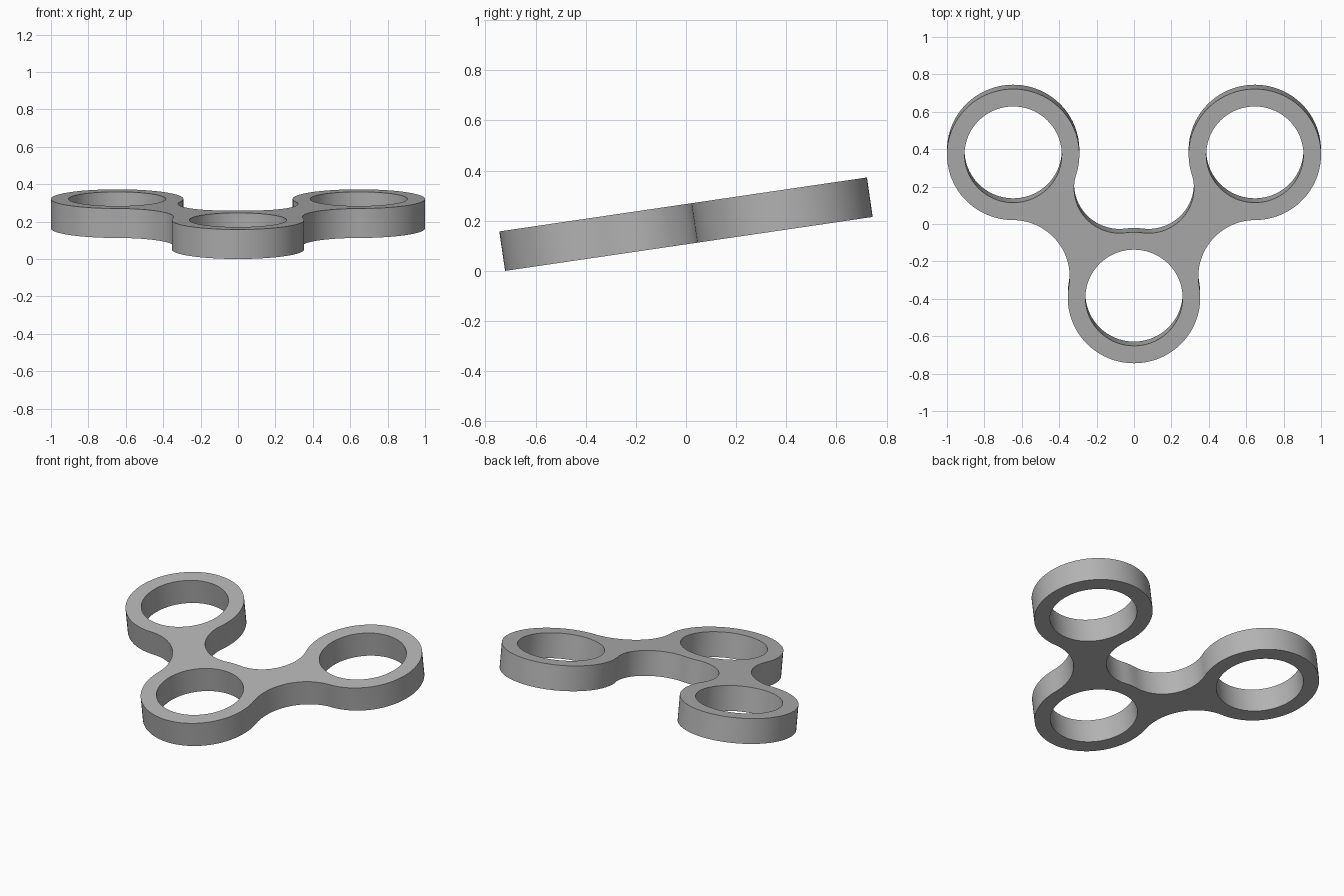
import bpy, bmesh, math
from mathutils import Matrix, Vector

cube = bpy.data.objects.get("Cube")
if cube:
    bpy.data.objects.remove(cube, do_unlink=True)

RING_R, HOLE_R, THICK, TILT = 0.354, 0.26, 0.159, math.radians(8.35)

# Centres of the three rings
front = Vector((0, -0.387))
right = Vector((0.646, 0.387))


def mirrored(p):
    return Vector((-p.x, p.y))


def fillet_centre(t):
    """Point at distance t from the middle of the arm, square to the arm."""
    arm = right - front
    return (front + right) / 2 + Vector((arm.y, -arm.x)).normalized() * t


def arc(centre, radius, a0, a1, steps):
    return [centre + radius * Vector((math.cos(a), math.sin(a)))
            for a in (a0 + (a1 - a0) * i / steps for i in range(steps))]


def angle(a, b):
    return math.atan2(b.y - a.y, b.x - a.x)


# Outline: convex ring arcs alternating with tangent concave fillets
outer, inner = fillet_centre(0.425), fillet_centre(-0.32)
nodes = [front, outer, right, inner, front,
         mirrored(inner), mirrored(right), mirrored(outer)]
outline = []
for i, c in enumerate(nodes):
    prev, nxt = nodes[i - 1], nodes[(i + 1) % len(nodes)]
    a0, a1 = angle(c, prev), angle(c, nxt)
    if i % 2 == 0:
        sweep, radius = (a1 - a0) % math.tau, RING_R
    else:
        sweep, radius = -((a0 - a1) % math.tau), (nxt - c).length - RING_R
    steps = max(4, round(abs(sweep) / math.radians(4)))
    outline += arc(c, radius, a0, a0 + sweep, steps)

loops = [outline] + [arc(c, HOLE_R, 0, math.tau, 72)
                     for c in (front, right, mirrored(right))]

# Fill the outline around the holes and thicken it
bm = bmesh.new()
edges = []
for loop in loops:
    verts = [bm.verts.new((p.x, p.y, 0)) for p in loop]
    edges += [bm.edges.new((v, verts[i - 1])) for i, v in enumerate(verts)]
bmesh.ops.triangle_fill(bm, edges=edges, use_beauty=True)
ext = bmesh.ops.extrude_face_region(bm, geom=bm.faces[:])
top = [g for g in ext["geom"] if isinstance(g, bmesh.types.BMVert)]
bmesh.ops.translate(bm, verts=top, vec=(0, 0, THICK))
bmesh.ops.recalc_face_normals(bm, faces=bm.faces[:])

# Tilt the plate, then centre it and rest its low edge on the ground
bm.transform(Matrix.Rotation(TILT, 4, 'X'))
ys = [v.co.y for v in bm.verts]
low = min(v.co.z for v in bm.verts)
bm.transform(Matrix.Translation((0, -(min(ys) + max(ys)) / 2, -low)))

mesh = bpy.data.meshes.new("three_ring_plate")
bm.to_mesh(mesh)
bm.free()
plate = bpy.data.objects.new("three_ring_plate", mesh)
bpy.context.collection.objects.link(plate)

# Plain grey
grey = bpy.data.materials.new("grey")
grey.use_nodes = True
colour = (0.45, 0.45, 0.45, 1)
grey.diffuse_color = colour
grey.node_tree.nodes["Principled BSDF"].inputs["Base Color"].default_value = colour
mesh.materials.append(grey)

bpy.ops.object.select_all(action='DESELECT')
plate.select_set(True)
bpy.context.view_layer.objects.active = plate
bpy.ops.object.shade_smooth_by_angle(angle=math.radians(30))
